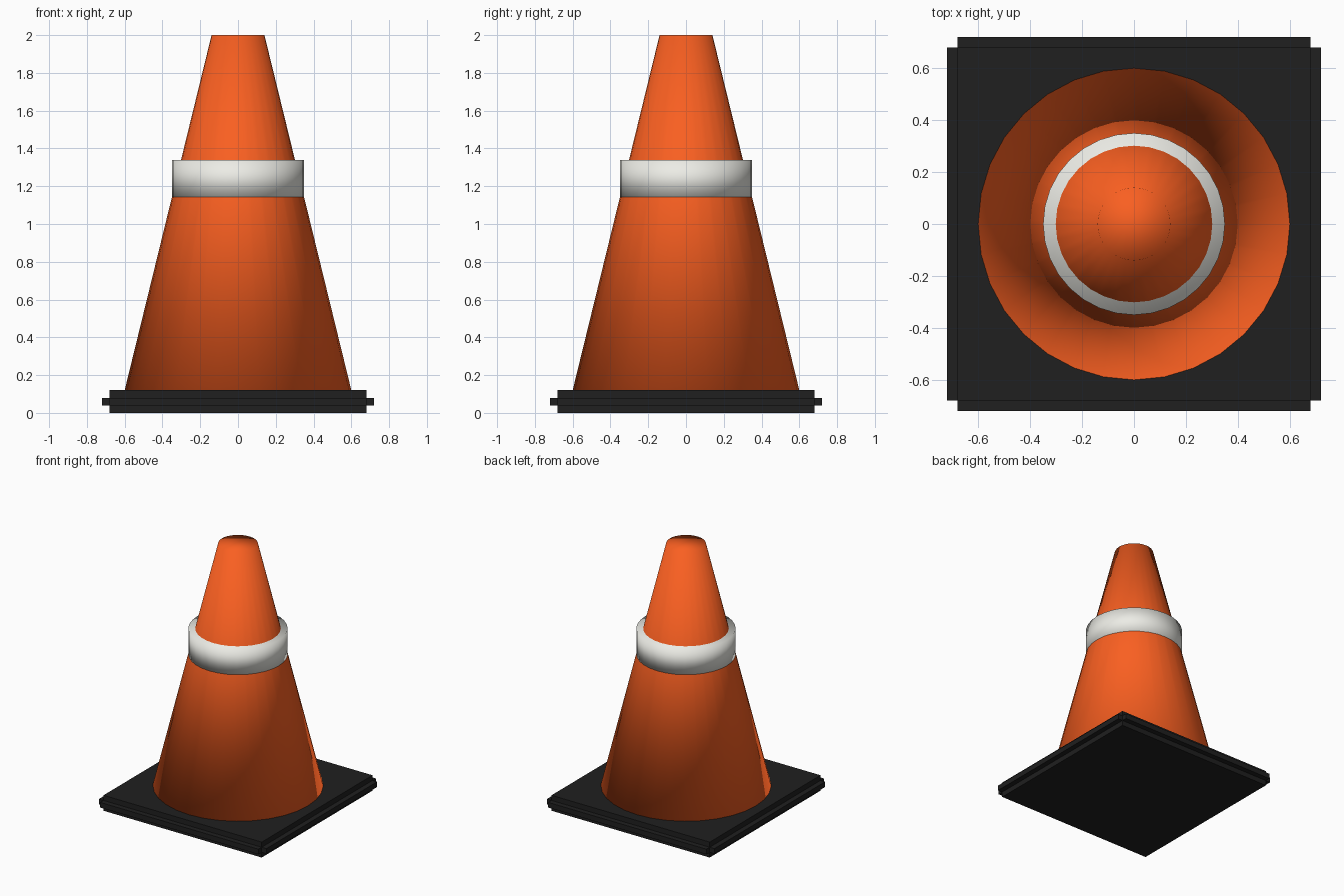
import bpy, bmesh
from mathutils import Matrix

if "Cube" in bpy.data.objects:
    bpy.data.objects.remove(bpy.data.objects["Cube"])


def finish(bm, name, color, smooth):
    bmesh.ops.recalc_face_normals(bm, faces=bm.faces)
    for f in bm.faces:
        f.smooth = smooth
    mesh = bpy.data.meshes.new(name)
    bm.to_mesh(mesh)
    bm.free()
    mat = bpy.data.materials.new(name + "_material")
    mat.diffuse_color = (*color, 1)
    mat.use_nodes = True
    mat.node_tree.nodes["Principled BSDF"].inputs["Base Color"].default_value = mat.diffuse_color
    mesh.materials.append(mat)
    obj = bpy.data.objects.new(name, mesh)
    bpy.context.collection.objects.link(obj)
    return obj


def frustum(name, r1, r2, z1, z2, color):
    bm = bmesh.new()
    bmesh.ops.create_cone(bm, cap_ends=True, segments=32, radius1=r1, radius2=r2,
                          depth=z2 - z1, matrix=Matrix.Translation((0, 0, (z1 + z2) / 2)))
    return finish(bm, name, color, True)


# Square base: slab cut into three layers, middle side faces pushed outward
bm = bmesh.new()
bmesh.ops.create_cube(bm, size=1, matrix=Matrix.Translation((0, 0, 0.06))
                      @ Matrix.Diagonal((1.36, 1.36, 0.12, 1)))
for z in (0.04, 0.08):
    bmesh.ops.bisect_plane(bm, geom=bm.verts[:] + bm.edges[:] + bm.faces[:],
                           plane_co=(0, 0, z), plane_no=(0, 0, 1))
bm.normal_update()
sides = [f for f in bm.faces
         if abs(f.normal.z) < 0.5 and abs(f.calc_center_median().z - 0.06) < 0.01]
for f in bmesh.ops.extrude_discrete_faces(bm, faces=sides)["faces"]:
    f.normal_update()
    bmesh.ops.translate(bm, verts=f.verts, vec=f.normal * 0.04)
finish(bm, "base", (0.014, 0.014, 0.014), False)

# Tapered body, smooth shaded across its caps
frustum("cone_body", 0.6, 0.14, 0.12, 2.0, (0.95, 0.115, 0.015))

# Straight-sided reflective band
frustum("reflective_band", 0.35, 0.35, 1.134, 1.34, (0.84, 0.84, 0.79))
